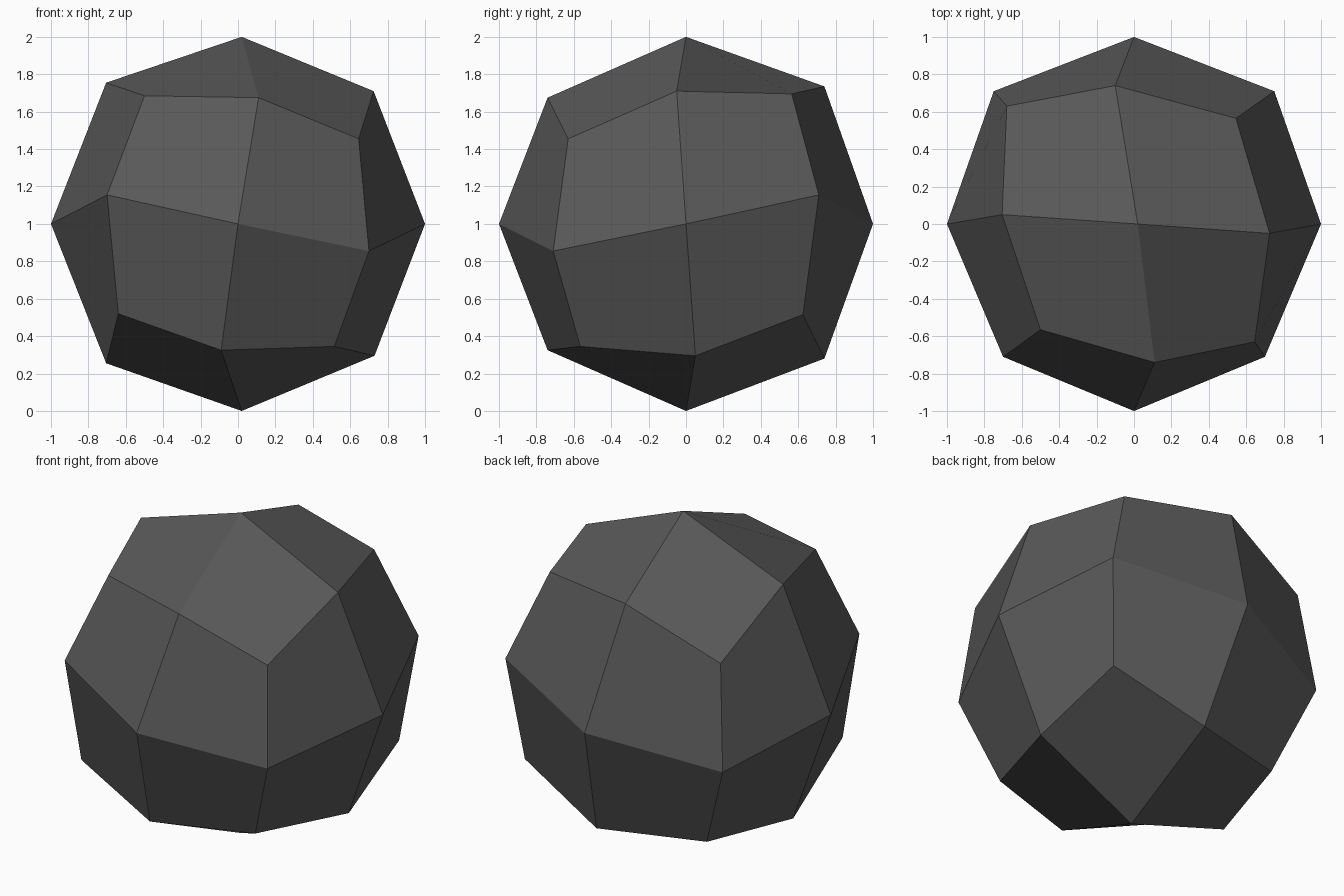
import bpy, bmesh
from itertools import product
from mathutils import Vector

if "Cube" in bpy.data.objects:
    bpy.data.objects.remove(bpy.data.objects["Cube"])

# Crystal points, measured from the centre of the stone
POINTS = [
    # tips on the axes
    (1, 0, 0), (-1, 0, 0), (0, 1, 0), (0, -1, 0), (.02, 0, 1), (.02, 0, -1),
    # points between two axes
    (.725, -.05, .71), (-.705, .05, .755), (.73, .05, -.705), (-.705, -.05, -.745),
    (.11, -.74, .675), (-.10, .74, .735), (-.09, -.74, -.675), (.10, .74, -.72),
    (.75, .71, .155), (-.75, .71, -.155), (.70, -.71, -.145), (-.70, -.71, .155),
    # points between three axes
    (.645, -.63, .455), (-.68, .63, .475), (.675, .625, -.485), (-.64, -.63, -.48),
    (-.50, -.565, .685), (.545, .565, .695), (.515, -.565, -.655), (-.54, .565, -.70),
]


def sign(v):
    return 0 if abs(v) < .3 else (1 if v > 0 else -1)


bm = bmesh.new()
verts = {tuple(sign(c) for c in p): bm.verts.new(Vector(p) + Vector((0, 0, 1))) for p in POINTS}

# Three kite facets in every octant: tip, side, corner, side
for octant in product((-1, 1), repeat=3):
    for axis in range(3):
        def key(*keep):
            return tuple(octant[i] if i in keep else 0 for i in range(3))
        b, c = (axis + 1) % 3, (axis + 2) % 3
        bm.faces.new([verts[key(axis)], verts[key(axis, b)],
                      verts[octant], verts[key(axis, c)]])
bmesh.ops.recalc_face_normals(bm, faces=bm.faces[:])

mesh = bpy.data.meshes.new("faceted_stone")
bm.to_mesh(mesh)
bm.free()

mat = bpy.data.materials.new("dark grey")
mat.diffuse_color = (.1, .1, .1, 1)
mat.use_nodes = True
mat.node_tree.nodes["Principled BSDF"].inputs["Base Color"].default_value = mat.diffuse_color
mesh.materials.append(mat)
bpy.context.collection.objects.link(bpy.data.objects.new("faceted_stone", mesh))
